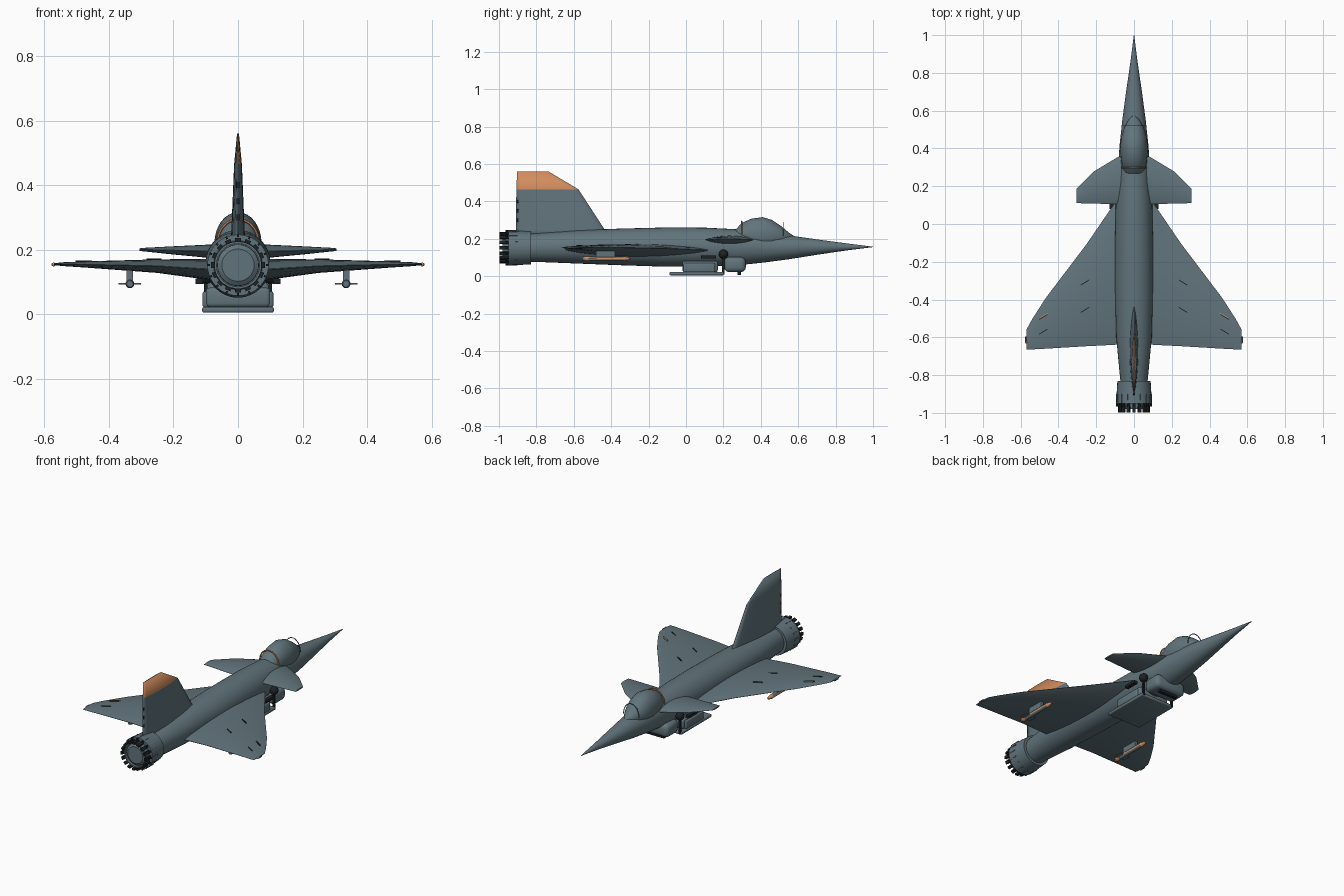
import bpy, bmesh
from math import sin, cos, pi, radians
from mathutils import Matrix

if "Cube" in bpy.data.objects:
    bpy.data.objects.remove(bpy.data.objects["Cube"])


def material(name, rgb):
    m = bpy.data.materials.new(name)
    m.use_nodes = True
    m.diffuse_color = (*rgb, 1)
    m.node_tree.nodes["Principled BSDF"].inputs["Base Color"].default_value = (*rgb, 1)
    return m


GREY = material("slate grey", (0.12, 0.175, 0.2))
ORANGE = material("burnt orange", (0.65, 0.265, 0.11))
DARK = material("near black", (0.012, 0.016, 0.018))


def finish(bm, name, mat, smooth=35):
    bmesh.ops.recalc_face_normals(bm, faces=bm.faces)
    mesh = bpy.data.meshes.new(name)
    bm.to_mesh(mesh)
    bm.free()
    ob = bpy.data.objects.new(name, mesh)
    bpy.context.collection.objects.link(ob)
    mesh.materials.append(mat)
    if smooth:
        bpy.ops.object.select_all(action='DESELECT')
        ob.select_set(True)
        bpy.context.view_layer.objects.active = ob
        bpy.ops.object.shade_smooth_by_angle(angle=radians(smooth))
    return ob


def loft(name, rings, mat, smooth=35):
    bm = bmesh.new()
    rows = [[bm.verts.new(p) for p in ring] for ring in rings]
    n = len(rows[0])
    for a, b in zip(rows, rows[1:]):
        for i in range(n):
            j = (i + 1) % n
            bm.faces.new((a[i], a[j], b[j], b[i]))
    bm.faces.new(rows[0])
    bm.faces.new(rows[-1])
    return finish(bm, name, mat, smooth)


# Round body along y; each station is (y, centre z, half width, half height)
def body(name, stations, mat, x=0, n=32):
    return loft(name, [[(x + w * cos(2 * pi * i / n), y, z + h * sin(2 * pi * i / n))
                        for i in range(n)] for y, z, w, h in stations], mat)


# Lens-section surface; each station is (span, lead, trail, middle, half thickness)
def blade(name, stations, place, smooth=35, n=12):
    rings = []
    for span, lead, trail, mid, half in stations:
        up, down = [], []
        for i in range(n + 1):
            u = i / n
            y = lead + (trail - lead) * u
            t = half * (0.04 + 0.96 * max(sin(pi * u), 0) ** 0.75)
            up.append(place(span, y, mid + t))
            down.append(place(span, y, mid - t))
        rings.append(up + down[::-1])
    return loft(name, rings, GREY, smooth)


def box(name, centre, size, mat, bevel=0, turn=0):
    bm = bmesh.new()
    m = Matrix.Translation(centre) @ Matrix.Rotation(turn, 4, 'Z') @ Matrix.Diagonal((*size, 1))
    bmesh.ops.create_cube(bm, size=1, matrix=m)
    if bevel:
        bmesh.ops.bevel(bm, geom=bm.edges[:], offset=bevel, segments=3, profile=0.5, affect='EDGES')
    return finish(bm, name, mat, 35 if bevel else 0)


def ball(name, centre, r, mat):
    bm = bmesh.new()
    bmesh.ops.create_uvsphere(bm, u_segments=16, v_segments=8, radius=r,
                              matrix=Matrix.Translation(centre))
    return finish(bm, name, mat, 60)


# Half hoop across the body
def hoop(name, y, z, r, height, wire, mat):
    rings = []
    for i in range(25):
        a = pi * i / 24
        ring = []
        for j in range(6):
            b = 2 * pi * j / 6
            k = wire * cos(b)
            ring.append(((r + k) * cos(a), y + wire * sin(b), z + (height + k) * sin(a)))
        rings.append(ring)
    return loft(name, rings, mat)


# Fuselage and canopy
body("fuselage", [(1, .157, .001, .001), (.85, .157, .02, .02), (.7, .156, .042, .041),
                  (.55, .155, .062, .064), (.42, .154, .076, .08), (.28, .155, .086, .096),
                  (.1, .156, .097, .104), (-.1, .156, .101, .105), (-.35, .157, .101, .098),
                  (-.6, .157, .094, .088), (-.75, .155, .08, .08), (-.85, .152, .07, .074)], GREY)
body("canopy", [(.58, .205, .004, .008), (.55, .208, .03, .026), (.51, .212, .052, .055),
                (.46, .217, .067, .084), (.41, .22, .073, .096), (.35, .22, .07, .088),
                (.3, .22, .06, .066), (.265, .22, .045, .03)], GREY)
hoop("canopy_rear_frame", .298, .22, .064, .074, .004, ORANGE)
hoop("canopy_front_frame", .52, .215, .052, .072, .0025, GREY)

# Exhaust nozzle: sleeve, liner, inner disc and petals
body("nozzle_sleeve", [(-.83, .152, .07, .07), (-.83, .152, .088, .088), (-.95, .152, .095, .095),
                       (-.95, .152, .075, .075), (-.9, .152, .07, .07)], GREY)
body("nozzle_liner", [(-.94, .152, .077, .077), (-.98, .152, .073, .073),
                      (-.98, .152, .067, .067), (-.94, .152, .067, .067)], GREY)
body("nozzle_core", [(-.9, .152, .066, .066), (-.968, .152, .064, .064), (-.978, .152, .05, .05)], GREY)
for i in range(16):
    a = 2 * pi * i / 16
    for label, y, r, size, mat in (("petal", -.972, .078, (.018, .052, .012), DARK),
                                   ("sleeve_rib", -.925, .093, (.006, .05, .005), GREY),
                                   ("sleeve_pin", -.955, .091, (.006, .02, .008), DARK)):
        ob = box(f"nozzle_{label}", (0, 0, 0), size, mat)
        ob.matrix_world = (Matrix.Translation((0, y, .152)) @ Matrix.Rotation(a, 4, 'Y')
                           @ Matrix.Translation((0, 0, r)))

# Tail fin with the tip painted on one side
fin = blade("tail_fin", [(.2, -.4, -.91, 0, .024), (.25, -.435, -.91, 0, .021),
                         (.465, -.575, -.907, 0, .012), (.56, -.735, -.903, 0, .003)],
            lambda s, y, t: (t, y, s), 100)
fin.data.materials.append(ORANGE)
for p in fin.data.polygons:
    if p.center.z > .47 and p.center.x > .0001:
        p.material_index = 1
for z in (.3, .35, .4):
    box("fin_hinge", (0, -.9, z), (.009, .008, .018), DARK)

for side, s in (("left", 1), ("right", -1)):
    flat = lambda span, y, z, s=s: (s * span, y, z)

    # Main wing and canard
    blade(side + "_wing", [(.04, .2, -.635, .137, .036), (.11, .1, -.64, .14, .031),
                           (.25, -.105, -.647, .149, .021), (.466, -.39, -.66, .154, .01),
                           (.54, -.505, -.664, .155, .006), (.57, -.56, -.665, .155, .003)], flat)
    blade(side + "_canard", [(.03, .37, .1, .195, .024), (.085, .355, .105, .195, .021),
                             (.21, .28, .108, .198, .012), (.285, .205, .11, .2, .006),
                             (.305, .185, .11, .2, .004)], flat)
    body(side + "_wingtip_rail", [(-.595, .154, .005, .005), (-.628, .154, .005, .005)], GREY, s * .573, 10)
    ball(side + "_wingtip_light", (s * .571, -.626, .154), .006, ORANGE)

    # Small raised strips on the wing
    for x, y, z, mat in ((.26, -.31, .17, DARK), (.26, -.455, .168, DARK),
                         (.48, -.492, .164, DARK), (.476, -.485, .164, ORANGE), (.48, -.57, .163, DARK)):
        box(side + "_wing_strip", (s * x, y, z), (.052, .0045, .006), mat, turn=-s * .55)

    # Underwing store on a pylon, with painted flanks
    x = s * .335
    box(side + "_pylon", (x, -.43, .122), (.02, .1, .04), GREY)
    store = body(side + "_store_body", [(-.33, .094, .012, .012), (-.52, .094, .012, .012)], GREY, x, 16)
    store.data.materials.append(ORANGE)
    for p in store.data.polygons:
        if abs(p.normal.x) > .9:
            p.material_index = 1
    body(side + "_store_nose", [(-.295, .094, .001, .001), (-.31, .094, .008, .008),
                                (-.335, .094, .013, .013)], ORANGE, x, 16)
    body(side + "_store_tail", [(-.515, .094, .013, .013), (-.545, .094, .013, .013)], ORANGE, x, 16)
    body(side + "_store_exhaust", [(-.54, .094, .0135, .0135), (-.555, .094, .01, .01)], GREY, x, 16)
    box(side + "_store_fins", (x, -.5, .094), (.07, .05, .004), GREY)

    # Belly fittings beside the intake
    ball(side + "_belly_joint", (s * .1, .2, .118), .025, DARK)
    box(side + "_belly_strut", (s * .12, .12, .102), (.022, .08, .016), DARK)
    box(side + "_belly_link", (s * .1, .2, .065), (.012, .014, .11), DARK)
    box(side + "_intake_cheek", (s * .098, .07, .046), (.024, .17, .05), GREY, .008)

# Belly intake: housing, flat tray and front drum
box("intake_housing", (0, .075, .052), (.2, .19, .06), GREY, .012)
box("intake_tray", (0, .057, .014), (.222, .29, .018), GREY, .006)
box("intake_drum", (0, .262, .062), (.2, .115, .08), GREY, .025)
box("intake_lip", (0, .285, .018), (.12, .02, .022), DARK)
